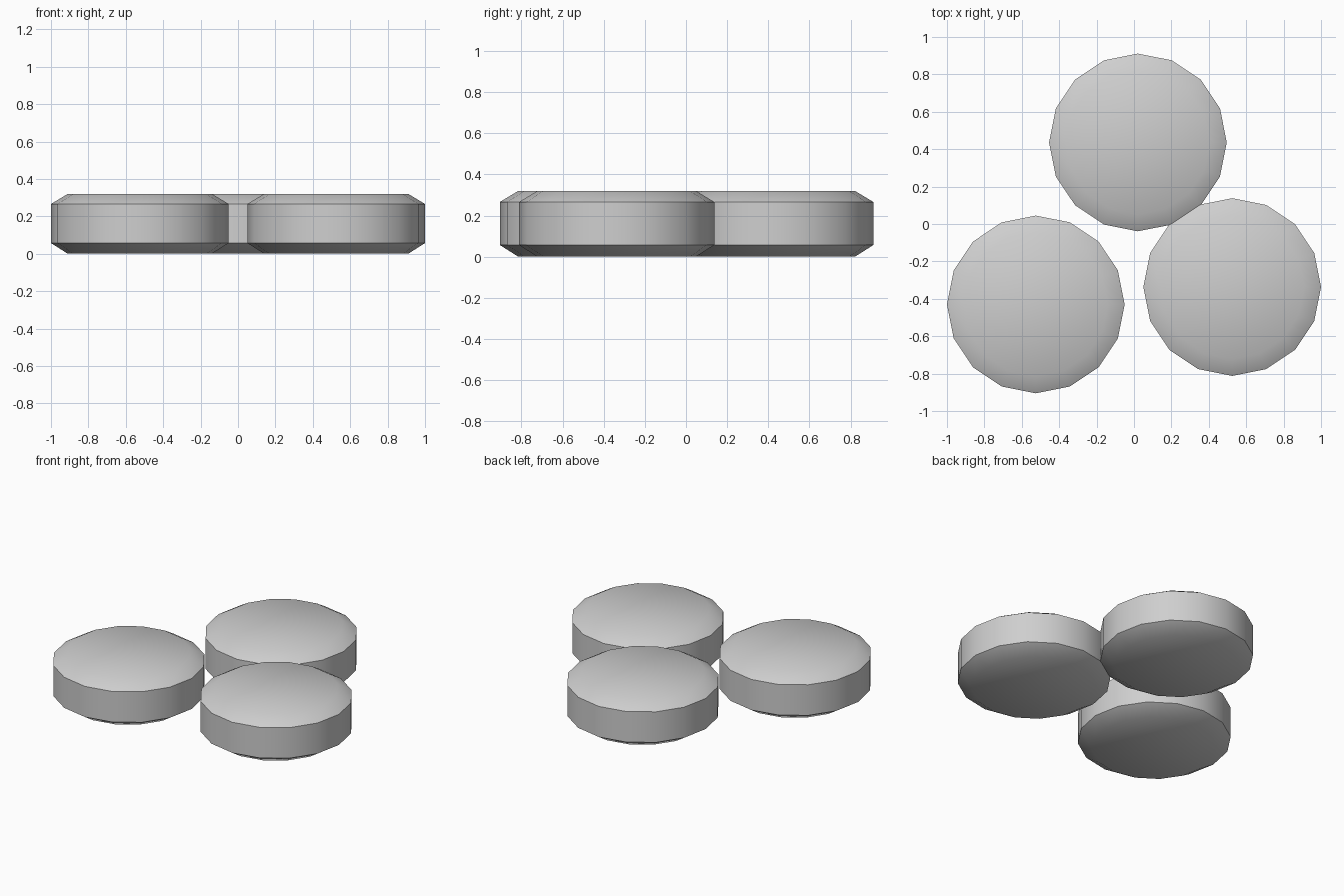
import bpy
import bmesh
import math

if "Cube" in bpy.data.objects:
    bpy.data.objects.remove(bpy.data.objects["Cube"])

SIDES = 16

grey = bpy.data.materials.new("light_grey")
grey.diffuse_color = (0.62, 0.62, 0.62, 1.0)
grey.use_nodes = True
grey.node_tree.nodes["Principled BSDF"].inputs["Base Color"].default_value = grey.diffuse_color

# Profile from bottom to top: (radius, height)
PROFILE = [(0.385, 0.0), (0.475, 0.057), (0.475, 0.266), (0.385, 0.32)]


def make_tablet(name, x, y):
    """Round tablet with a sloped rim above and below."""
    bm = bmesh.new()
    rings = []
    for radius, z in PROFILE:
        rings.append([bm.verts.new((radius * math.cos(math.tau * i / SIDES),
                                    radius * math.sin(math.tau * i / SIDES), z))
                      for i in range(SIDES)])
    for low, high in zip(rings, rings[1:]):
        for i in range(SIDES):
            j = (i + 1) % SIDES
            bm.faces.new((low[i], low[j], high[j], high[i]))

    # Caps fan out from a centre point so the shading stays softly domed
    bottom = bm.verts.new((0, 0, PROFILE[0][1]))
    top = bm.verts.new((0, 0, PROFILE[-1][1]))
    for i in range(SIDES):
        j = (i + 1) % SIDES
        bm.faces.new((bottom, rings[0][j], rings[0][i]))
        bm.faces.new((top, rings[-1][i], rings[-1][j]))

    mesh = bpy.data.meshes.new(name)
    bm.to_mesh(mesh)
    bm.free()
    mesh.materials.append(grey)
    obj = bpy.data.objects.new(name, mesh)
    obj.location = (x, y, 0)
    bpy.context.collection.objects.link(obj)

    # Smooth faces, with the two sharp rim edges kept crisp
    bpy.ops.object.select_all(action='DESELECT')
    obj.select_set(True)
    bpy.context.view_layer.objects.active = obj
    bpy.ops.object.shade_smooth_by_angle(angle=math.radians(45))
    return obj


make_tablet("back_tablet", 0.021, 0.436)
make_tablet("left_tablet", -0.525, -0.43)
make_tablet("right_tablet", 0.525, -0.337)
